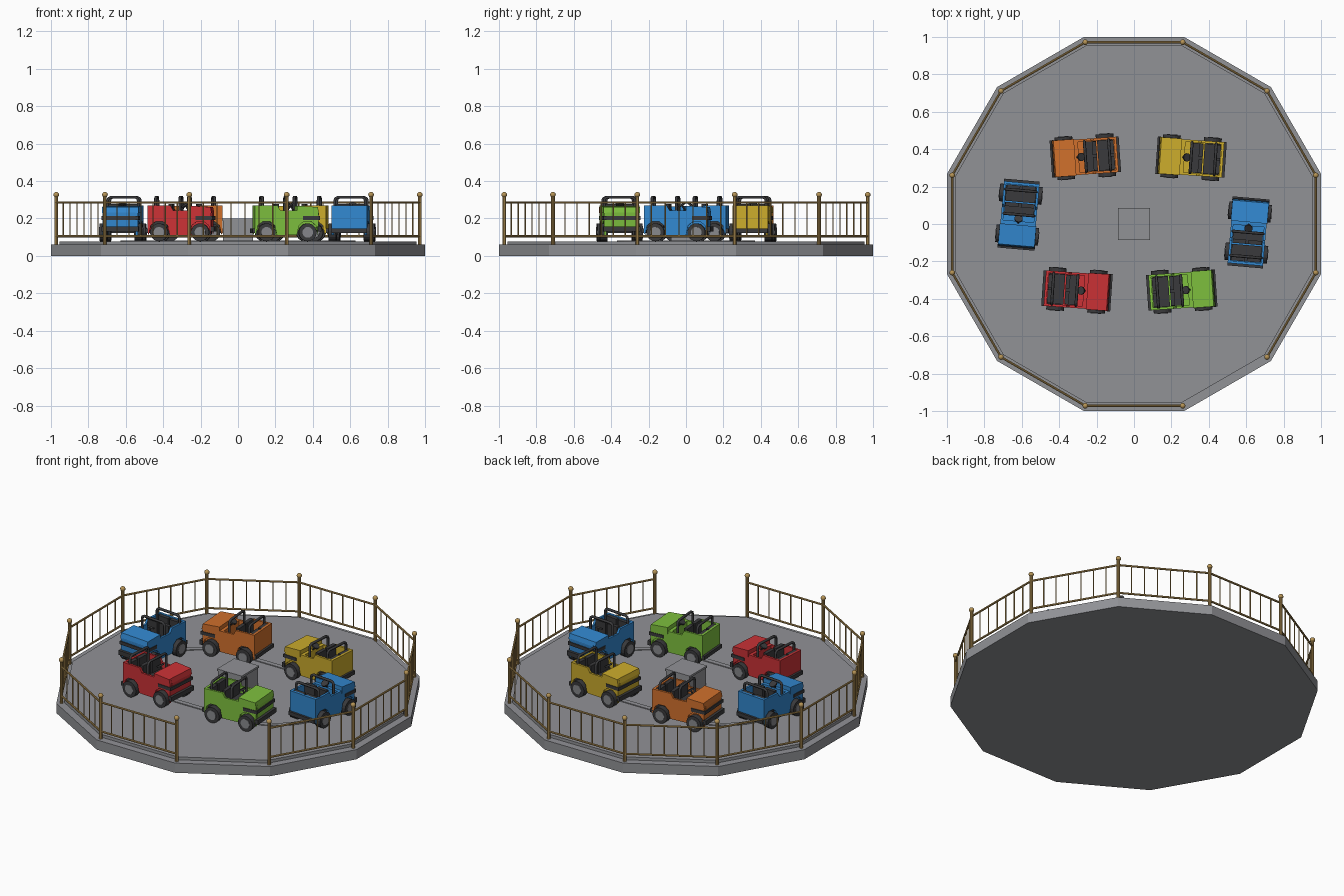
import bpy, bmesh, math
from mathutils import Matrix, Vector

if "Cube" in bpy.data.objects:
    bpy.data.objects.remove(bpy.data.objects["Cube"])


def material(name, r, g, b):
    lin = [((c / 255 + 0.055) / 1.055) ** 2.4 for c in (r, g, b)] + [1]
    m = bpy.data.materials.new(name)
    m.use_nodes = True
    m.diffuse_color = lin
    m.node_tree.nodes["Principled BSDF"].inputs["Base Color"].default_value = lin
    return m


GREY = material("platform grey", 145, 146, 150)
GOLD = material("brass", 182, 148, 86)
DARK = material("dark rubber", 58, 58, 60)
HUB = material("hub grey", 135, 136, 140)
PAINT = {
    "blue": material("blue paint", 50, 136, 208),
    "red": material("red paint", 204, 50, 54),
    "orange": material("orange paint", 208, 112, 44),
    "yellow": material("yellow paint", 204, 172, 44),
    "green": material("green paint", 126, 192, 62),
}


def finish(name, bm, mat, matrix=Matrix(), smooth=False):
    bmesh.ops.recalc_face_normals(bm, faces=bm.faces)
    me = bpy.data.meshes.new(name)
    for f in bm.faces:
        f.smooth = smooth
    bm.to_mesh(me)
    bm.free()
    me.materials.append(mat)
    ob = bpy.data.objects.new(name, me)
    bpy.context.collection.objects.link(ob)
    ob.matrix_world = matrix
    return ob


def add_box(bm, x, y, z):
    """Add a box given its (low, high) range on each axis."""
    spans = [(a + b) / 2 for a, b in (x, y, z)], [b - a for a, b in (x, y, z)]
    bmesh.ops.create_cube(bm, size=1, matrix=Matrix.Translation(spans[0]) @ Matrix.Diagonal((*spans[1], 1)))


def add_cylinder(bm, p, q, r, sides):
    p, q = Vector(p), Vector(q)
    turn = (q - p).to_track_quat("Z", "Y").to_matrix().to_4x4()
    bmesh.ops.create_cone(bm, cap_ends=True, segments=sides, radius1=r, radius2=r,
                          depth=(q - p).length, matrix=Matrix.Translation((p + q) / 2) @ turn)


def add_profile(bm, points, y0, y1):
    """Extrude a side profile of (x, z) points across y."""
    face = bm.faces.new([bm.verts.new((x, y0, z)) for x, z in points])
    out = bmesh.ops.extrude_face_region(bm, geom=[face])
    bmesh.ops.translate(bm, vec=(0, y1 - y0, 0),
                        verts=[v for v in out["geom"] if isinstance(v, bmesh.types.BMVert)])


def tube(name, points, r, mat, matrix):
    cu = bpy.data.curves.new(name, "CURVE")
    cu.dimensions = "3D"
    cu.bevel_depth, cu.bevel_resolution, cu.use_fill_caps = r, 1, True
    sp = cu.splines.new("POLY")
    sp.points.add(len(points) - 1)
    for pt, co in zip(sp.points, points):
        pt.co = (*co, 1)
    ob = bpy.data.objects.new(name, cu)
    bpy.context.collection.objects.link(ob)
    me = bpy.data.meshes.new_from_object(ob.evaluated_get(bpy.context.evaluated_depsgraph_get()))
    bpy.data.objects.remove(ob)
    me.materials.clear()
    me.materials.append(mat)
    ob = bpy.data.objects.new(name, me)
    bpy.context.collection.objects.link(ob)
    ob.matrix_world = matrix


def ring_point(k, radius, z):
    a = math.radians(15 + 30 * k)
    return Vector((radius * math.cos(a), radius * math.sin(a), z))


# Platform: twelve-sided slab with a raised floor
DECK = 0.078
for name, apothem, z0, z1 in (("platform_base", 1, 0, 0.06), ("platform_floor", 0.955, 0.06, DECK)):
    bm = bmesh.new()
    r = apothem / math.cos(math.pi / 12)
    low = bm.faces.new([bm.verts.new(ring_point(k, r, z0)) for k in range(12)])
    out = bmesh.ops.extrude_face_region(bm, geom=[low])
    bmesh.ops.translate(bm, vec=(0, 0, z1 - z0),
                        verts=[v for v in out["geom"] if isinstance(v, bmesh.types.BMVert)])
    finish(name, bm, GREY)

# Fence: posts with ball caps, rails and balusters, one panel left open
posts, caps, rails = bmesh.new(), bmesh.new(), bmesh.new()
FENCE = 1.006
for k in range(12):
    add_cylinder(posts, ring_point(k, FENCE, 0.06), ring_point(k, FENCE, 0.32), 0.01, 10)
    bmesh.ops.create_uvsphere(caps, u_segments=12, v_segments=8, radius=0.015,
                              matrix=Matrix.Translation(ring_point(k, FENCE, 0.327)))
    if k == 9:
        continue
    for z in (0.105, 0.285):
        add_cylinder(rails, ring_point(k, FENCE, z), ring_point(k + 1, FENCE, z), 0.006, 8)
    for i in range(1, 7):
        foot = ring_point(k, FENCE, 0.105).lerp(ring_point(k + 1, FENCE, 0.105), i / 7)
        add_cylinder(rails, foot, foot + Vector((0, 0, 0.18)), 0.0035, 6)
finish("fence_posts", posts, GOLD)
finish("fence_caps", caps, GOLD, smooth=True)
finish("fence_rails", rails, GOLD)

# Oval guide track: low strip following two straights and two half circles
bm = bmesh.new()
rows = []
for i in range(48):
    a = 2 * math.pi * (i + 0.5) / 48
    cx = math.copysign(0.26, math.cos(a))
    rows.append([bm.verts.new((cx + r * math.cos(a), r * math.sin(a), z))
                 for r, z in ((0.34, DECK), (0.34, DECK + 0.005), (0.37, DECK + 0.005), (0.37, DECK))])
for i, row in enumerate(rows):
    nxt = rows[(i + 1) % len(rows)]
    for j in range(3):
        bm.faces.new((row[j], row[j + 1], nxt[j + 1], nxt[j]))
finish("guide_track", bm, GREY)

# Central machine box with lid
bm = bmesh.new()
add_box(bm, (-0.08, 0.08), (-0.08, 0.08), (DECK, 0.188))
add_box(bm, (-0.085, 0.085), (-0.085, 0.085), (0.188, 0.2))
finish("centre_box", bm, GREY)


def arch(cx):
    """Wheel arch points, running front to back."""
    return [(cx + 0.056, 0.035), (cx + 0.045, 0.085), (cx + 0.02, 0.105),
            (cx - 0.02, 0.105), (cx - 0.045, 0.085), (cx - 0.056, 0.035)]


def build_car(name, paint, x, y, heading):
    m = Matrix.Translation((x, y, DECK)) @ Matrix.Rotation(math.radians(heading), 4, "Z")

    # Painted shell: side panels, floor, tail, dash and hood
    side = ([(-0.172, 0.192), (-0.172, 0.045)] + arch(-0.11)[::-1] + arch(0.11)[::-1]
            + [(0.168, 0.06), (0.168, 0.165), (0.06, 0.165), (-0.035, 0.165), (-0.05, 0.192)])
    bm = bmesh.new()
    for s in (-1, 1):
        add_profile(bm, side, s * 0.095, s * 0.082)
    add_box(bm, (-0.172, 0.06), (-0.082, 0.082), (0.06, 0.075))
    add_box(bm, (-0.172, -0.158), (-0.082, 0.082), (0.06, 0.192))
    add_box(bm, (0.035, 0.06), (-0.082, 0.082), (0.075, 0.165))
    add_profile(bm, [(0.055, 0.06), (0.168, 0.06), (0.172, 0.155), (0.165, 0.183), (0.055, 0.19)],
                -0.082, 0.082)
    add_profile(bm, [(0.055, 0.15), (0.172, 0.15), (0.165, 0.183), (0.055, 0.19)], -0.098, 0.098)
    finish(name + "_body", bm, paint, m)

    # Dark trim: bumpers and wrapped grille band
    bm = bmesh.new()
    add_box(bm, (0.165, 0.185), (-0.1, 0.1), (0.052, 0.08))
    add_box(bm, (-0.185, -0.168), (-0.095, 0.095), (0.045, 0.068))
    add_box(bm, (0.085, 0.177), (-0.099, 0.099), (0.115, 0.135))
    finish(name + "_bumpers_and_grille", bm, DARK, m)

    # Two rows of seats
    bm = bmesh.new()
    for x0, x1, top in ((-0.156, -0.068, 0.19), (-0.062, 0.002, 0.2)):
        add_box(bm, (x0, x1), (-0.08, 0.08), (0.075, 0.125))
        for s in (-1, 1):
            add_box(bm, (x0, x0 + 0.022), sorted((s * 0.006, s * 0.078)), (0.12, top))
    finish(name + "_seats", bm, DARK, m)

    # Roll hoops behind each row
    for label, hx in (("rear", -0.13), ("front", 0.0)):
        half = [(hx, 0.082, 0.14), (hx, 0.082, 0.218), (hx, 0.077, 0.23), (hx, 0.065, 0.236)]
        tube(f"{name}_{label}_hoop", half + [(a, -b, c) for a, b, c in half[::-1]], 0.008, DARK, m)

    # Steering wheel and column
    bm = bmesh.new()
    add_cylinder(bm, (0.045, 0, 0.16), (0.022, 0, 0.195), 0.005, 8)
    add_cylinder(bm, (0.025, 0, 0.19), (0.02, 0, 0.198), 0.022, 14)
    finish(name + "_steering_wheel", bm, DARK, m)

    # Wheels: tyres and hubs
    tyres, hubs = bmesh.new(), bmesh.new()
    for wx in (-0.11, 0.11):
        for s in (-1, 1):
            add_cylinder(tyres, (wx, s * 0.074, 0.048), (wx, s * 0.114, 0.048), 0.048, 18)
            add_cylinder(hubs, (wx, s * 0.1, 0.048), (wx, s * 0.117, 0.048), 0.029, 14)
    finish(name + "_tyres", tyres, DARK, m)
    finish(name + "_hubs", hubs, HUB, m)


# Six cars driving round the oval
for name, colour, x, y, heading in (
        ("green_car", "green", 0.255, -0.355, 4), ("red_car", "red", -0.305, -0.355, -4),
        ("yellow_car", "yellow", 0.305, 0.355, 176), ("orange_car", "orange", -0.26, 0.36, 184),
        ("right_side_blue_car", "blue", -0.615, 0.05, 265),
        ("left_side_blue_car", "blue", 0.61, -0.045, 85)):
    build_car(name, PAINT[colour], x, y, heading)
